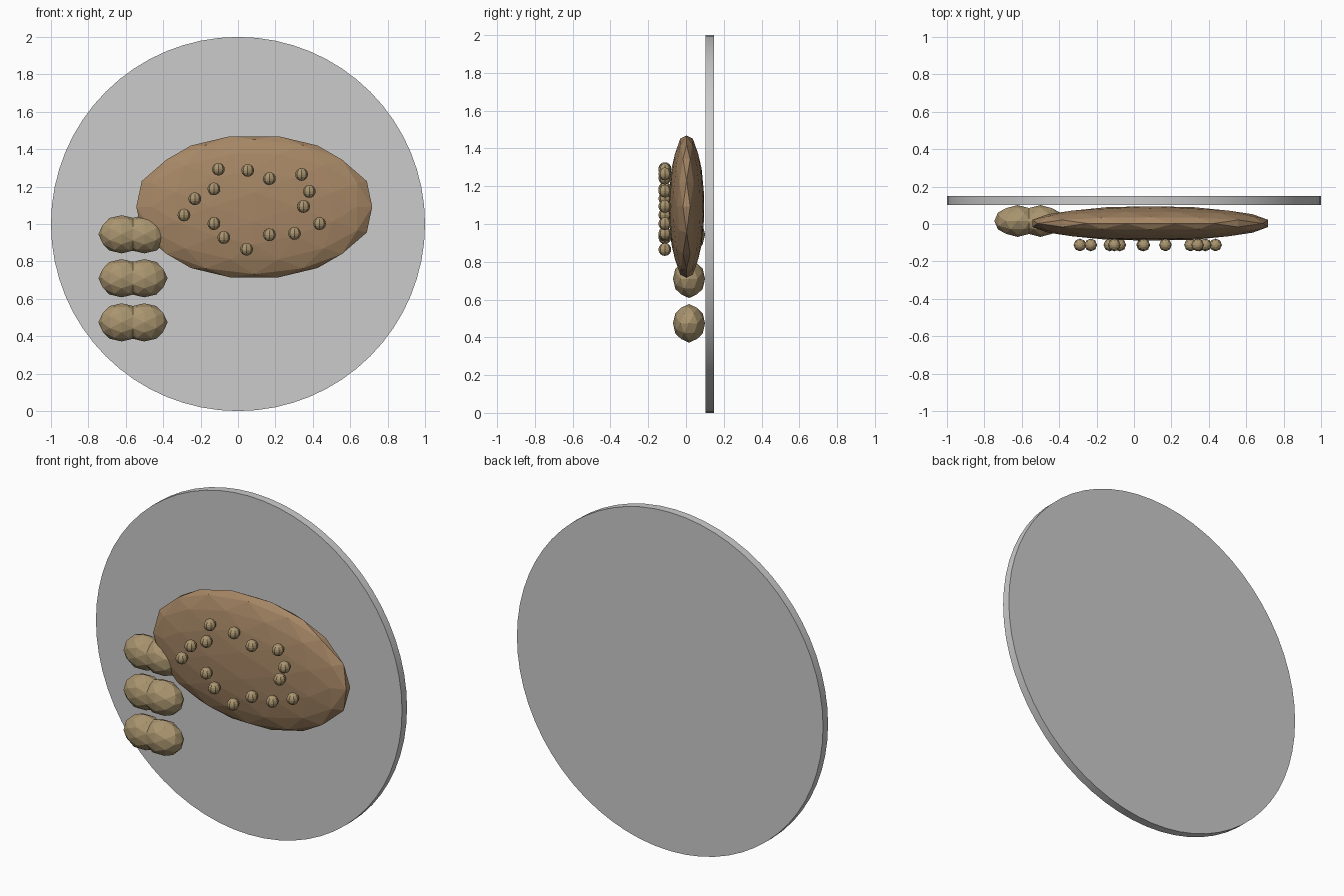
import bpy, bmesh, math
from mathutils import Vector

if "Cube" in bpy.data.objects:
    bpy.data.objects.remove(bpy.data.objects["Cube"])


def material(name, color):
    m = bpy.data.materials.new(name)
    m.diffuse_color = (*color, 1)
    m.use_nodes = True
    m.node_tree.nodes["Principled BSDF"].inputs["Base Color"].default_value = m.diffuse_color
    return m


BROWN = material("baked_brown", (0.38, 0.24, 0.13))
TAN = material("nut_tan", (0.40, 0.30, 0.16))


def geodesic(name, cuts, radii, centers, mat):
    """Faceted ellipsoids from an axis-aligned icosahedron, edges cut evenly."""
    t = (1 + math.sqrt(5)) / 2
    bm = bmesh.new()
    for a in (-1, 1):
        for b in (-t, t):
            for p in ((a, 0, b), (b, a, 0), (0, b, a)):
                bm.verts.new(p)
    bmesh.ops.convex_hull(bm, input=bm.verts[:])
    bmesh.ops.subdivide_edges(bm, edges=bm.edges[:], cuts=cuts, use_grid_fill=True)
    bmesh.ops.triangulate(bm, faces=[f for f in bm.faces if len(f.verts) > 3])
    for v in bm.verts:
        v.co = v.co.normalized() * Vector((1, 1, 1))
        v.co = Vector(v.co[i] * radii[i] for i in range(3))
    base = bm.verts[:] + bm.edges[:] + bm.faces[:]
    for c in centers[1:]:
        new = bmesh.ops.duplicate(bm, geom=base)["geom"]
        vs = [g for g in new if isinstance(g, bmesh.types.BMVert)]
        bmesh.ops.translate(bm, verts=vs, vec=Vector(c) - Vector(centers[0]))
    bmesh.ops.recalc_face_normals(bm, faces=bm.faces[:])
    me = bpy.data.meshes.new(name)
    bm.to_mesh(me)
    bm.free()
    me.materials.append(mat)
    ob = bpy.data.objects.new(name, me)
    ob.location = centers[0]
    bpy.context.collection.objects.link(ob)
    return ob


# upright round plate behind everything
bpy.ops.mesh.primitive_cylinder_add(vertices=64, radius=1, depth=0.047,
                                    location=(0, 0.126, 1), rotation=(math.pi / 2, 0, 0))
plate = bpy.context.object
plate.name = "plate"
bpy.ops.object.shade_smooth_by_angle(angle=math.radians(30))

# flat oval patty
geodesic("patty", 2, (0.644, 0.0935, 0.385), [(0.087, 0.003, 1.092)], BROWN)

# stacked two-lobed nuts at the left
for i, z in enumerate((0.945, 0.71, 0.474)):
    geodesic(f"nut_{i + 1}", 1, (0.1245, 0.085, 0.102),
             [(-0.622, 0.016, z), (-0.501, 0.016, z)], TAN)

# small beads in an irregular ring on the front of the patty
ring = [(-0.105, 1.293), (0.052, 1.287), (0.168, 1.243), (0.34, 1.265), (0.381, 1.174),
        (0.351, 1.094), (0.436, 1.002), (0.302, 0.95), (0.168, 0.942), (0.046, 0.865),
        (-0.076, 0.928), (-0.129, 1.002), (-0.289, 1.048), (-0.231, 1.135), (-0.129, 1.188)]
for i, (x, z) in enumerate(ring):
    bpy.ops.mesh.primitive_uv_sphere_add(segments=8, ring_count=8, radius=0.034,
                                         location=(x, -0.112, z))
    bead = bpy.context.object
    bead.name = f"bead_{i + 1}"
    bead.data.materials.append(TAN)
